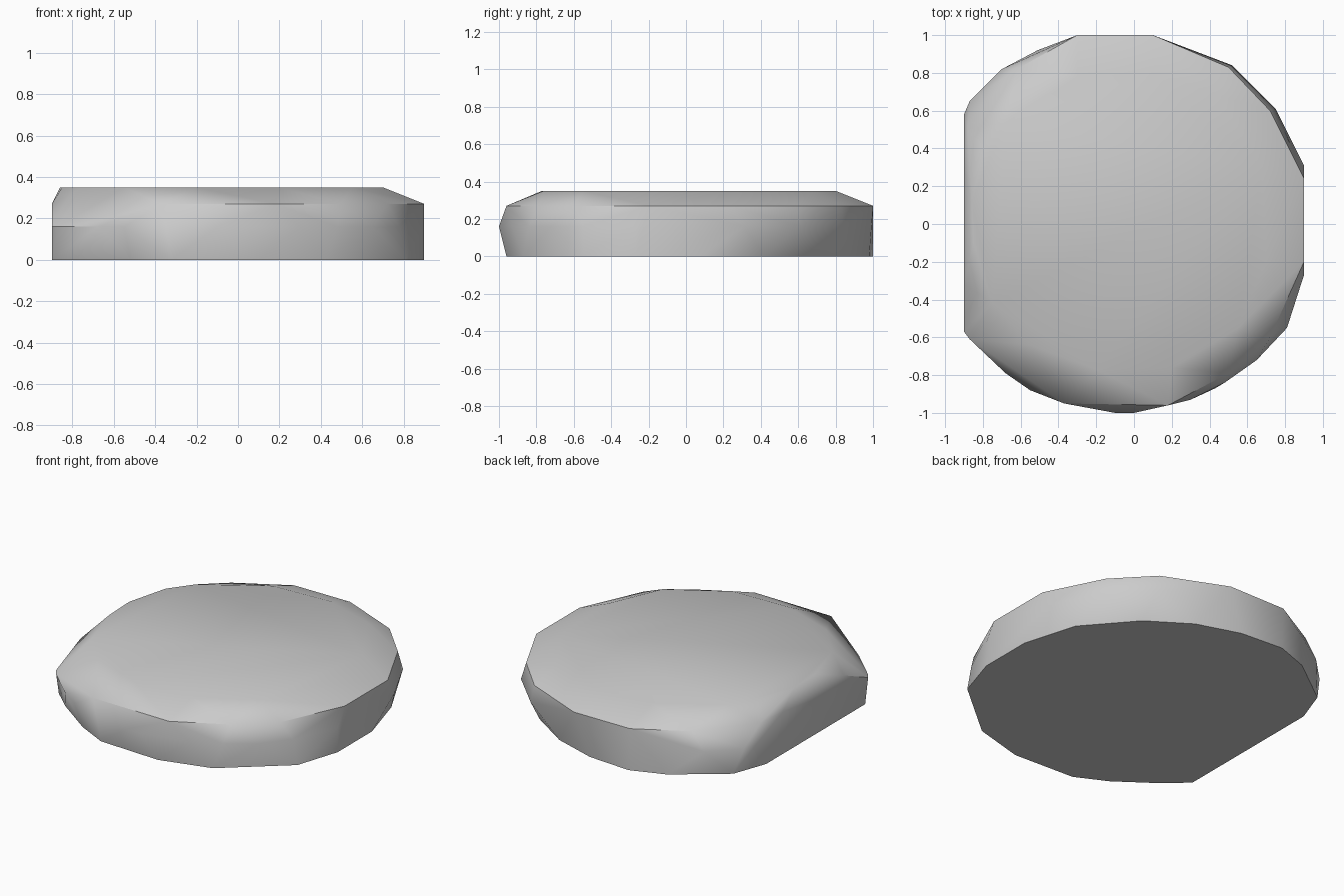
import bpy
import bmesh
import math

# Remove the default cube only
default_cube = bpy.data.objects.get("Cube")
if default_cube:
    bpy.data.objects.remove(default_cube, do_unlink=True)


def make_material(name, colour):
    material = bpy.data.materials.new(name)
    material.use_nodes = True
    material.diffuse_color = colour
    shader = material.node_tree.nodes["Principled BSDF"]
    shader.inputs["Base Color"].default_value = colour
    return material


def add_ring(mesh, height, outline):
    """Place one horizontal outline of the stone as loose points."""
    for x, y in outline:
        mesh.verts.new((x, y, height))


# Flat underside, with the long straight cut on the -x side
base_outline = [
    (-0.9, -0.54), (-0.77, -0.66), (-0.52, -0.84), (-0.32, -0.94), (0.1, -0.96),
    (0.43, -0.87), (0.67, -0.67), (0.81, -0.55), (0.9, -0.27), (0.9, 0.08),
    (0.8, 0.42), (0.54, 0.72), (0.28, 0.89), (0.0, 0.98), (-0.29, 1.0),
    (-0.51, 0.92), (-0.82, 0.69), (-0.9, 0.47),
]

# Widest part of the side wall
wall_outline = [
    (-0.9, -0.57), (-0.87, -0.61), (-0.68, -0.79), (-0.55, -0.88), (-0.1, -1.0),
    (0.0, -1.0), (0.3, -0.93), (0.48, -0.84), (0.65, -0.72), (0.78, -0.55),
    (0.9, -0.27), (0.9, 0.31), (0.75, 0.61), (0.52, 0.84), (-0.53, 0.89),
    (-0.7, 0.82), (-0.87, 0.65), (-0.9, 0.58),
]

# Shoulder where the wall turns into the bevel
shoulder_outline = [
    (-0.9, -0.32), (-0.37, -0.95), (0.18, -0.96), (0.5, -0.79), (0.72, -0.6),
    (0.9, -0.2), (0.9, 0.24), (0.72, 0.6), (0.5, 0.83), (0.1, 1.0),
    (-0.3, 1.0), (-0.62, 0.82), (-0.88, 0.5), (-0.9, 0.3),
]

# Flat upper face
top_outline = [
    (-0.86, 0.12), (-0.79, 0.39), (-0.68, 0.54), (-0.3, 0.78), (0.1, 0.8),
    (0.45, 0.68), (0.68, 0.3), (0.7, -0.2), (0.55, -0.55), (0.2, -0.76),
    (-0.2, -0.77), (-0.55, -0.64), (-0.75, -0.42), (-0.85, -0.1),
]

# Wrap a faceted skin around the stacked outlines
skin = bmesh.new()
add_ring(skin, 0.0, base_outline)
add_ring(skin, 0.16, wall_outline)
add_ring(skin, 0.27, shoulder_outline)
add_ring(skin, 0.35, top_outline)
hull = bmesh.ops.convex_hull(skin, input=skin.verts[:])
unused = {v for v in hull["geom_interior"] + hull["geom_unused"]
          if isinstance(v, bmesh.types.BMVert) and not v.link_faces}
bmesh.ops.delete(skin, geom=list(unused), context="VERTS")
bmesh.ops.dissolve_limit(skin, angle_limit=math.radians(1),
                         verts=skin.verts[:], edges=skin.edges[:])
bmesh.ops.recalc_face_normals(skin, faces=skin.faces[:])

# Finished stone
stone_mesh = bpy.data.meshes.new("flat_stone")
skin.to_mesh(stone_mesh)
skin.free()
stone_mesh.materials.append(make_material("stone grey", (0.6, 0.6, 0.6, 1.0)))
stone = bpy.data.objects.new("flat_stone", stone_mesh)
bpy.context.collection.objects.link(stone)

# Soft facets, crisp edges around the cuts
bpy.ops.object.select_all(action="DESELECT")
stone.select_set(True)
bpy.context.view_layer.objects.active = stone
bpy.ops.object.shade_smooth_by_angle(angle=math.radians(40))
